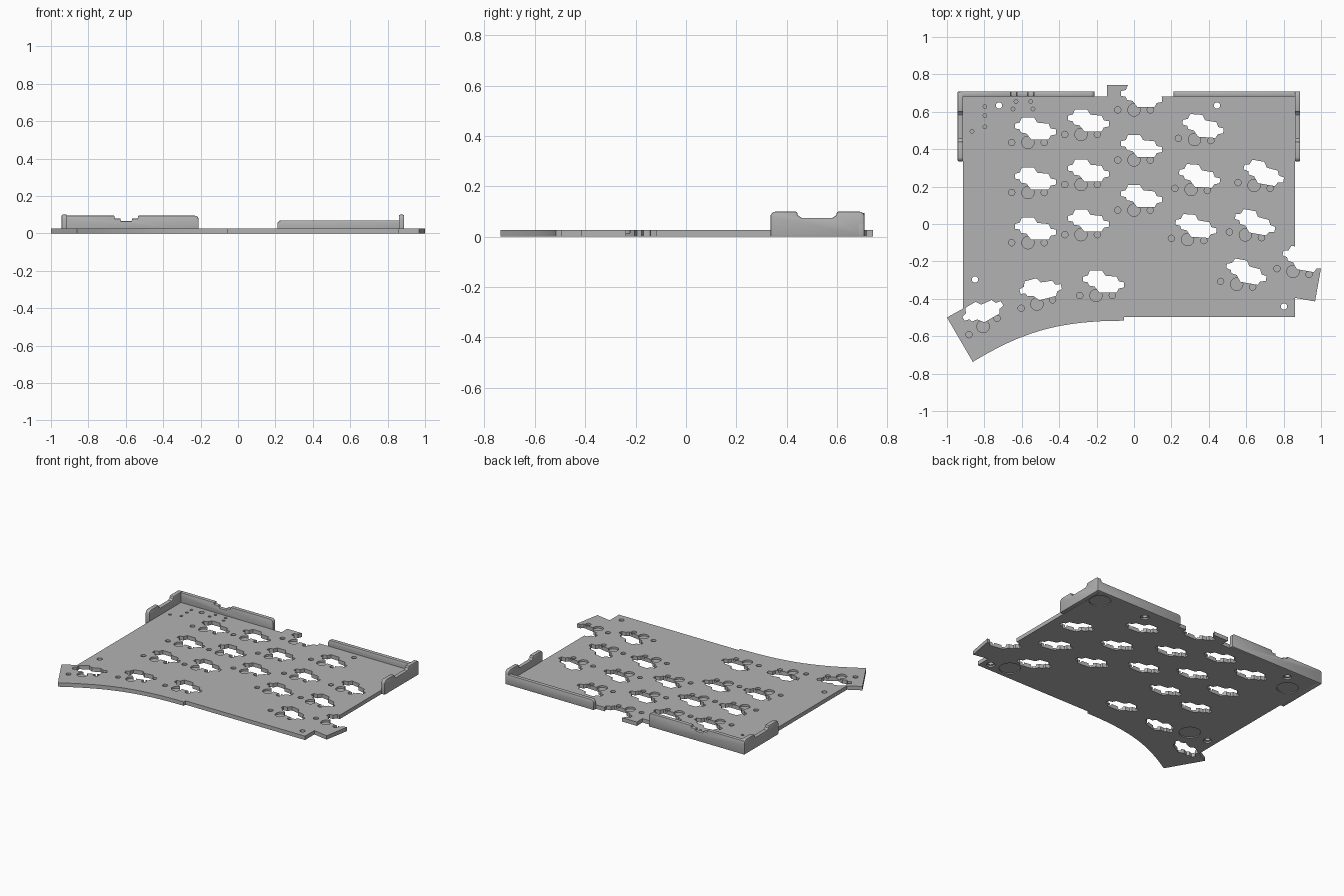
import bpy
import bmesh
from math import sin, cos, pi, radians
from mathutils import Vector, Matrix

if "Cube" in bpy.data.objects:
    bpy.data.objects.remove(bpy.data.objects["Cube"])

grey = bpy.data.materials.new("matte_grey")
grey.use_nodes = True
tone = (0.45, 0.45, 0.45, 1)
grey.diffuse_color = tone
grey.node_tree.nodes["Principled BSDF"].inputs["Base Color"].default_value = tone

PLATE = 0.027      # plate thickness
PITCH = 0.268      # spacing of switches in a column


def add_prism(bm, points, offset):
    """Extrude a closed 3D polygon along an offset vector."""
    face = bm.faces.new([bm.verts.new(p) for p in points])
    top = bmesh.ops.extrude_face_region(bm, geom=[face])["geom"]
    verts = [g for g in top if isinstance(g, bmesh.types.BMVert)]
    bmesh.ops.translate(bm, verts=verts, vec=offset)


def finish(bm, name):
    bmesh.ops.recalc_face_normals(bm, faces=bm.faces[:])
    mesh = bpy.data.meshes.new(name)
    bm.to_mesh(mesh)
    bm.free()
    mesh.materials.append(grey)
    obj = bpy.data.objects.new(name, mesh)
    bpy.context.collection.objects.link(obj)
    return obj


def flat_prisms(name, shapes, low, high):
    """One object holding vertical prisms made from 2D outlines."""
    bm = bmesh.new()
    for shape in shapes:
        add_prism(bm, [(p[0], p[1], low) for p in shape], (0, 0, high - low))
    return finish(bm, name)


def circle(centre, radius, sides=24):
    x, y = centre
    return [(x + radius * cos(2 * pi * i / sides), y + radius * sin(2 * pi * i / sides))
            for i in range(sides)]


def apply_modifier(obj, mod):
    bpy.context.view_layer.objects.active = obj
    bpy.ops.object.modifier_apply(modifier=mod.name)


def carve(obj, shapes, low, high):
    cutter = flat_prisms("cutter", shapes, low, high)
    cutter.hide_render = True
    mod = obj.modifiers.new("carve", "BOOLEAN")
    mod.operation = "DIFFERENCE"
    mod.solver = "EXACT"
    mod.object = cutter
    apply_modifier(obj, mod)
    bpy.data.objects.remove(cutter)


# Base plate outline, with a swept front edge beside the thumb cluster
outline = [(-0.914, 0.69), (-0.914, -0.452), (-1, -0.5), (-0.862, -0.737)]
start, pull_a, pull_b, end = (Vector(p) for p in
                              [(-0.862, -0.737), (-0.6, -0.58), (-0.41, -0.517), (-0.053, -0.517)])
for i in range(1, 17):
    t = i / 16
    s = 1 - t
    outline.append(tuple(start * s**3 + pull_a * 3 * s * s * t + pull_b * 3 * s * t * t + end * t**3))
outline += [(-0.053, -0.497), (0.861, -0.497), (0.861, -0.395), (0.968, -0.414),
            (1, -0.236), (0.861, -0.21), (0.861, 0.69), (0.21, 0.69), (0.21, 0.681),
            (-0.027, 0.681), (-0.027, 0.743), (-0.144, 0.743), (-0.144, 0.681),
            (-0.21, 0.681), (-0.21, 0.69)]
plate = flat_prisms("base_plate", [outline], 0, PLATE)

# Switch positions: first switch, tilt in degrees, number in the column
columns = [(-0.567, 0.436, 0, 3), (-0.283, 0.479, 0, 3), (0, 0.61, 0, 3),
           (0.324, 0.452, -4, 3), (0.642, 0.206, -10, 3), (0.85, -0.254, -10, 1),
           (-0.203, -0.382, 0, 1), (-0.519, -0.428, 15, 1), (-0.807, -0.548, 30, 1)]
# Socket opening in hundredths, relative to the switch centre
socket = [(-7, 7.5), (-7, 10), (-4.4, 10.7), (-3.2, 13.4), (3.2, 13.4), (5, 10.6),
          (11, 10), (12.2, 7.5), (15, 7), (15, 4.3), (12.2, 3.7), (11, 1.6),
          (1.8, 1.6), (-0.8, 4.8), (-3.8, 5.3), (-4.4, 7)]

openings, pockets = [], []
for x, y, tilt, count in columns:
    turn = Matrix.Rotation(radians(tilt), 2)
    for row in range(count):
        centre = Vector((x, y)) + turn @ Vector((0, -PITCH * row))
        openings.append([centre + turn @ (Vector(p) / 100) for p in socket])
        pockets.append(circle(centre, 0.033))
        for side in (-1, 1):
            pockets.append(circle(centre + turn @ Vector((side * 0.087, 0)), 0.017, 16))

# Small locating pockets near the back left corner
for spot in [(-0.797, 0.628), (-0.797, 0.58), (-0.797, 0.519), (-0.866, 0.495),
             (-0.631, 0.655), (-0.553, 0.655), (-0.647, 0.615), (-0.54, 0.615)]:
    pockets.append(circle(spot, 0.01, 12))

screws = [(-0.722, 0.634), (0.444, 0.634), (-0.85, -0.297), (0.802, -0.441)]
feet = [(0.79, 0.61), (0.68, -0.4), (-0.81, 0.53), (-0.7, -0.29)]

carve(plate, openings + [circle(s, 0.017) for s in screws], -1, 1)
carve(plate, pockets, 0.014, 1)
carve(plate, [circle(s, 0.027) for s in screws], -1, 0.01)
carve(plate, [circle(f, 0.068, 32) for f in feet], -1, 0.006)


# Rim walls with rounded upper corners and optional notches
def rim(name, along_x, first, last, height, near, far, notch=(), radius=0.022):
    profile = [(first, 0)]
    for centre, begin in ((first + radius, pi), (last - radius, pi / 2)):
        for i in range(5):
            a = begin - i * pi / 8
            profile.append((centre + radius * cos(a), height - radius + radius * sin(a)))
        if begin == pi:
            profile += notch
    profile.append((last, 0))
    bm = bmesh.new()
    if along_x:
        add_prism(bm, [(u, near, z) for u, z in profile], (0, far - near, 0))
    else:
        add_prism(bm, [(near, u, z) for u, z in profile], (far - near, 0, 0))
    wall = finish(bm, name)
    mod = wall.modifiers.new("soft_edge", "BEVEL")
    mod.width = 0.005
    mod.segments = 2
    mod.limit_method = "ANGLE"
    mod.angle_limit = radians(50)
    apply_modifier(wall, mod)
    return wall


def stepped(centre, steps):
    """Symmetric notch from half widths and heights, listed outside to inside."""
    return ([(centre - w, z) for w, z in steps]
            + [(centre + w, z) for w, z in reversed(steps)])


side_notch = stepped(0.52, [(0.08, 0.1), (0.076, 0.085), (0.062, 0.075)])
cable_notch = stepped(-0.597, [(0.062, 0.095), (0.062, 0.08), (0.03, 0.08), (0.03, 0.066)])
walls = [
    rim("back_wall_right_half", True, -0.943, -0.21, 0.095, 0.681, 0.709, cable_notch),
    rim("back_wall_left_half", True, 0.21, 0.888, 0.07, 0.681, 0.709),
    rim("right_side_wall", False, 0.335, 0.709, 0.1, -0.943, -0.913, side_notch),
    rim("left_side_wall", False, 0.335, 0.709, 0.1, 0.86, 0.888, side_notch),
]

# Crisp edges with smooth curves
bpy.ops.object.select_all(action="DESELECT")
for obj in [plate] + walls:
    obj.select_set(True)
bpy.context.view_layer.objects.active = plate
bpy.ops.object.shade_smooth_by_angle(angle=radians(30))
